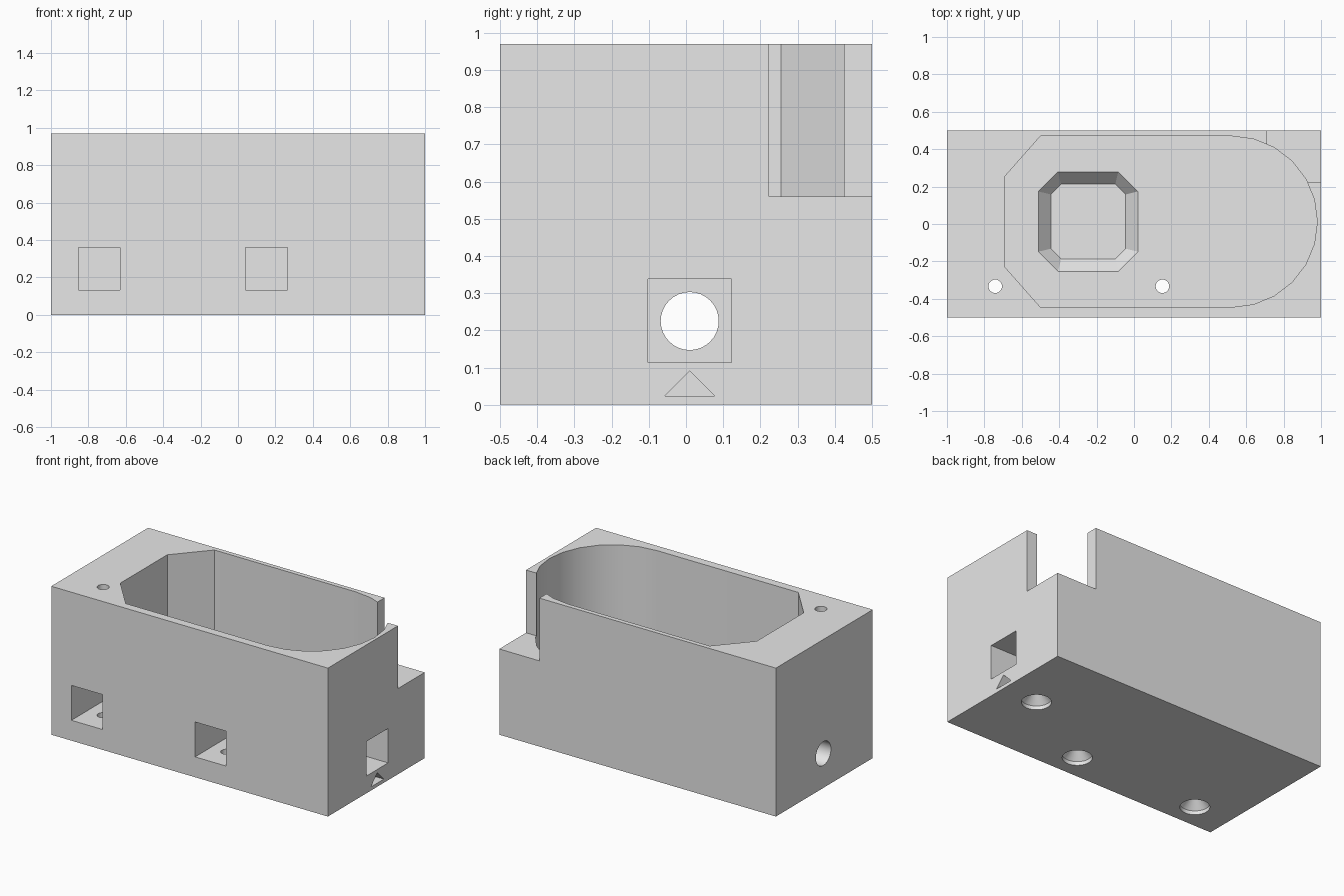
import bpy, bmesh, math
from mathutils import Vector

cube = bpy.data.objects.get("Cube")
if cube:
    bpy.data.objects.remove(cube, do_unlink=True)

grey = bpy.data.materials.new("plain_grey")
grey.use_nodes = True
colour = (0.8, 0.8, 0.8, 1)
grey.diffuse_color = colour
grey.node_tree.nodes["Principled BSDF"].inputs["Base Color"].default_value = colour

TOP = 0.97
FLOOR = 0.44
OVER = 0.1   # how far cutters stick out of the body


def loft(name, rings):
    """Closed solid through matching rings of points."""
    bm = bmesh.new()
    loops = [[bm.verts.new(p) for p in ring] for ring in rings]
    n = len(loops[0])
    for a, b in zip(loops, loops[1:]):
        for i in range(n):
            j = (i + 1) % n
            bm.faces.new((a[i], a[j], b[j], b[i]))
    bm.faces.new(loops[0])
    bm.faces.new(loops[-1])
    bmesh.ops.recalc_face_normals(bm, faces=bm.faces)
    mesh = bpy.data.meshes.new(name)
    bm.to_mesh(mesh)
    bm.free()
    mesh.materials.append(grey)
    obj = bpy.data.objects.new(name, mesh)
    bpy.context.collection.objects.link(obj)
    return obj


def level(outline, z):
    return [(x, y, z) for x, y in outline]


def box(name, x0, x1, y0, y1, z0, z1):
    outline = [(x0, y0), (x1, y0), (x1, y1), (x0, y1)]
    return loft(name, [level(outline, z0), level(outline, z1)])


def circle(cx, cy, r, n=32):
    return [(cx + r * math.cos(math.tau * i / n),
             cy + r * math.sin(math.tau * i / n)) for i in range(n)]


def octagon(cx, cy, half, cut):
    flat = half - cut
    quarter = [(half, -flat), (half, flat)]
    points = []
    for _ in range(4):
        points += [(cx + x, cy + y) for x, y in quarter]
        quarter = [(-y, x) for x, y in quarter]
    return points


body = box("case_body", -1, 1, -0.5, 0.5, 0, TOP)


def carve(cutter):
    cutter.hide_render = True
    mod = body.modifiers.new(cutter.name, 'BOOLEAN')
    mod.operation = 'DIFFERENCE'
    mod.solver = 'EXACT'
    mod.object = cutter
    bpy.context.view_layer.objects.active = body
    bpy.ops.object.modifier_apply(modifier=mod.name)
    bpy.data.objects.remove(cutter, do_unlink=True)


# Main cavity: chamfered at one end, round at the other
outline = [(-0.5, 0.47), (-0.69, 0.255), (-0.69, -0.23), (-0.5, -0.445)]
for i in range(13):
    a = math.radians(-90 + 15 * i)
    outline.append((0.52 + 0.46 * math.cos(a), 0.0125 + 0.4575 * math.sin(a)))
carve(loft("cavity", [level(outline, FLOOR), level(outline, TOP + OVER)]))

# Sloped octagonal pit in the cavity floor
wide = octagon(-0.245, 0.013, 0.266, 0.105)
narrow = octagon(-0.245, 0.013, 0.2, 0.055)
carve(loft("floor_pit", [level(narrow, FLOOR - 0.075), level(wide, FLOOR),
                         level(wide, FLOOR + OVER)]))

# Corner notch
carve(box("corner_notch", 0.71, 1 + OVER, 0.223, 0.5 + OVER, 0.56, TOP + OVER))

# Side pockets
for x in (-0.742, 0.152):
    carve(box("front_pocket", x - 0.112, x + 0.112, -0.5 - OVER, -0.16, 0.133, 0.361))
carve(box("end_pocket", 0.55, 1 + OVER, -0.102, 0.122, 0.113, 0.338))

# Long round tunnel
ring = circle(0.01, 0.225, 0.078)
carve(loft("cable_tunnel", [[(x, y, z) for y, z in ring] for x in (-1 - OVER, 0.7)]))

# Countersunk screw holes
for x, y, end in ((-0.742, -0.333, TOP + OVER), (0.152, -0.333, TOP + OVER), (0.75, 0.01, 0.2)):
    profile = [(0.088, -OVER), (0.088, 0.025), (0.036, 0.08), (0.036, end)]
    carve(loft("screw_hole", [level(circle(x, y, r), z) for r, z in profile]))

# Triangular marker recess under the end pocket
tri = [(-0.056, 0.024), (0.077, 0.024), (0.01, 0.091)]
carve(loft("marker", [[(x, y, z) for y, z in tri] for x in (0.93, 1 + OVER)]))

bpy.ops.object.select_all(action='DESELECT')
body.select_set(True)
bpy.context.view_layer.objects.active = body
bpy.ops.object.shade_smooth_by_angle(angle=math.radians(20))
